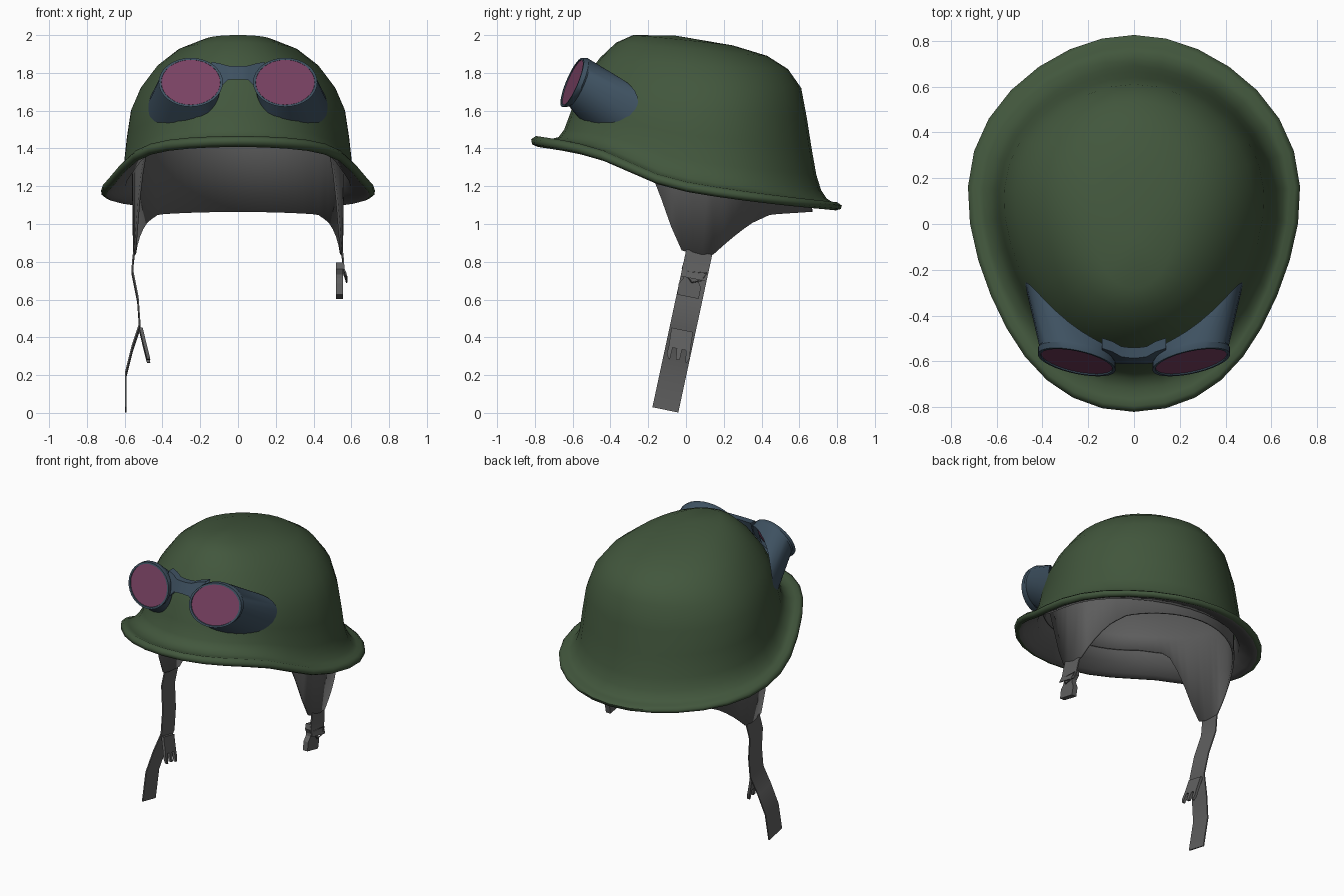
import bpy, bmesh
from math import sin, cos, pi, copysign
from mathutils import Vector

cube = bpy.data.objects.get("Cube")
if cube:
    bpy.data.objects.remove(cube)


def material(name, r, g, b):
    m = bpy.data.materials.new(name)
    m.use_nodes = True
    m.diffuse_color = (r, g, b, 1)
    bsdf = m.node_tree.nodes["Principled BSDF"]
    bsdf.inputs["Base Color"].default_value = (r, g, b, 1)
    bsdf.inputs["Roughness"].default_value = 0.8
    return m


GREEN = material("olive green", 0.054, 0.094, 0.046)
GREY = material("webbing grey", 0.115, 0.115, 0.115)
BLUE = material("slate blue", 0.048, 0.082, 0.118)
PURPLE = material("lens purple", 0.19, 0.053, 0.122)


def finish(name, bm, mats, angle=0.7):
    bmesh.ops.recalc_face_normals(bm, faces=bm.faces)
    mesh = bpy.data.meshes.new(name)
    bm.to_mesh(mesh)
    bm.free()
    for m in mats:
        mesh.materials.append(m)
    ob = bpy.data.objects.new(name, mesh)
    bpy.context.collection.objects.link(ob)
    bpy.ops.object.select_all(action="DESELECT")
    ob.select_set(True)
    bpy.context.view_layer.objects.active = ob
    bpy.ops.object.shade_smooth_by_angle(angle=angle)
    return ob


def loft(bm, rings, tip=None, mats=None):
    """Skin a list of closed point rings; optionally close the last to a tip."""
    rows = [[bm.verts.new(p) for p in ring] for ring in rings]
    n = len(rows[0])
    for k, (a, b) in enumerate(zip(rows, rows[1:])):
        for i in range(n):
            j = (i + 1) % n
            f = bm.faces.new((a[i], a[j], b[j], b[i]))
            f.material_index = mats[k] if mats else 0
    if tip is not None:
        top = bm.verts.new(tip)
        for i in range(n):
            f = bm.faces.new((rows[-1][i], rows[-1][(i + 1) % n], top))
            f.material_index = mats[-1] if mats else 0
    return rows


def lerp_table(table, t):
    for (a, u), (b, v) in zip(table, table[1:]):
        if t <= b:
            return u + (v - u) * max(0, t - a) / (b - a)
    return table[-1][1]


def quad(front, side, back, t):
    return side + (back - front) / 2 * t + ((front + back) / 2 - side) * t * t


# Brim height from front (-1) to back (+1)
BRIM = [(-1, 1.45), (-.75, 1.41), (-.5, 1.345), (-.25, 1.24), (0, 1.185),
        (.25, 1.15), (.5, 1.125), (.75, 1.105), (1, 1.09)]


def egg(n, yf, zf, yb, zb, w, zs, follow=0, narrow=.14, edge=None):
    """Egg-shaped ring; follow sets how closely it copies the brim's sweep."""
    ring = []
    for i in range(n):
        a = 2 * pi * i / n
        t = -cos(a)
        z = quad(zf, zs, zb, t)
        z += follow * (lerp_table(BRIM, t) - quad(1.45, 1.185, 1.09, t))
        if edge:
            z = lerp_table(edge, t)
        x = w * sin(a) * (1 + narrow * t * (1 - t * t))
        ring.append((x, (yf + yb) / 2 + (yb - yf) / 2 * t, z))
    return ring


# Helmet shell: grey underside, rolled bead, flange, dome
shell = [(-.60, 1.52, .65, 1.20, .565, 1.32, .9),
         (-.65, 1.44, .68, 1.11, .59, 1.225, 1),
         (-.755, 1.425, .765, 1.085, .66, 1.19, 1, .17),
         (-.785, 1.408, .795, 1.072, .69, 1.17, 1, .17),
         (-.815, 1.422, .82, 1.08, .714, 1.182, 1, .17),
         (-.82, 1.448, .825, 1.098, .716, 1.205, 1, .17),
         (-.795, 1.466, .80, 1.115, .695, 1.223, 1, .17),
         (-.765, 1.452, .775, 1.115, .668, 1.226, 1, .17),
         (-.72, 1.448, .745, 1.135, .645, 1.243, 1, .16),
         (-.675, 1.46, .715, 1.18, .62, 1.28, .9),
         (-.645, 1.50, .69, 1.26, .60, 1.335, .7),
         (-.615, 1.58, .665, 1.40, .585, 1.47, .4),
         (-.58, 1.68, .64, 1.56, .563, 1.61, .1),
         (-.53, 1.78, .61, 1.72, .512, 1.725),
         (-.455, 1.88, .54, 1.82, .425, 1.84),
         (-.37, 1.96, .43, 1.89, .315, 1.925),
         (-.28, 2.0, .25, 1.945, .185, 1.975)]
bm = bmesh.new()
loft(bm, [egg(32, *r) for r in shell], tip=(0, -.06, 1.998), mats=[1, 1, 1] + [0] * 14)
finish("helmet_shell", bm, [GREEN, GREY], 1.2)

# Liner with ear flaps and neck edge
FLAP = [(-1, 1.50), (-.7, 1.48), (-.45, 1.42), (-.31, 1.23), (-.11, .87),
        (-.05, .845), (.17, .835), (.3, .91), (.48, 1.0), (.65, 1.05), (1, 1.065)]
liner = [(-.585, 1.60, .635, 1.40, .56, 1.46, .4),
         (-.50, 1.77, .58, 1.70, .48, 1.69),
         (-.34, 1.92, .42, 1.84, .28, 1.87)]
bm = bmesh.new()
rings = [egg(72, -.605, 0, .67, 0, .555, 0, narrow=.06, edge=FLAP)]
rings += [egg(72, *r) for r in liner]
loft(bm, rings, tip=(0, 0, 1.94))
ob = finish("liner", bm, [GREY], 1.0)
mod = ob.modifiers.new("thickness", "SOLIDIFY")
mod.thickness = 0.012


# Goggle cups with frame lip and lens
def lens_ring(s, scale, push, n=32):
    ring = []
    for i in range(n):
        p = 2 * pi * i / n
        dx, dz = .165 * scale * cos(p), .126 * scale * sin(p)
        ring.append((s * (.25 + dx), -.597 + .2 * dx + .4 * dz + push, 1.75 + dz))
    return ring


def rounded(v):
    return copysign(abs(v) ** .75, v)


def cup_back(s, n=32):
    """Squarish loop following the curve of the dome."""
    ring = []
    for i in range(n):
        p = 2 * pi * i / n
        dx = .19 * rounded(cos(p))
        x, z = .285 + dx, 1.668 + .143 * rounded(sin(p)) - .35 * dx
        ring.append((s * x, -.575 + 1.58 * x * x + .3 * (z - 1.75), z))
    return ring


for s, side in ((1, "left"), (-1, "right")):
    bm = bmesh.new()
    rings = [cup_back(s), lens_ring(s, .99, .03), lens_ring(s, 1.03, .02),
             lens_ring(s, 1.03, -.006), lens_ring(s, .95, -.006), lens_ring(s, .945, 0)]
    loft(bm, rings, tip=(s * .25, -.597, 1.75), mats=[0, 0, 0, 0, 0, 1])
    finish(side + "_goggle", bm, [BLUE, PURPLE], 0.6)

# Goggle bridge, flaring behind the frames
bm = bmesh.new()
half = [(.14, 1.68, 1.858, -.578), (.095, 1.72, 1.85, -.583),
        (.055, 1.762, 1.838, -.595), (.02, 1.766, 1.836, -.598)]
sections = []
for x, lo, hi, y in half + [(-x, *rest) for x, *rest in reversed(half)]:
    lean = .2 * (hi - lo)
    sections.append([(x, y - lean, lo), (x, y + lean, hi),
                     (x, y + lean + .045, hi), (x, y - lean + .06, lo)])
loft(bm, sections)
finish("goggle_bridge", bm, [BLUE])

# Chin straps
ACROSS = Vector((0, .98, -.2))


def strap(name, path):
    bm = bmesh.new()
    rings = []
    for x, z in path:
        mid = Vector((x, .07 - .215 * (.85 - z), z))
        off = Vector((.004, 0, 0))
        wide = ACROSS * .07
        rings.append([mid - wide - off, mid + wide - off, mid + wide + off, mid - wide + off])
    rows = loft(bm, rings)
    bm.faces.new(rows[0])
    bm.faces.new(rows[-1])
    finish(name, bm, [GREY])


strap("right_strap", [(-.55, .852), (-.555, .81), (-.56, .75), (-.53, .6), (-.52, .46),
                      (-.56, .34), (-.595, .2), (-.594, .016)])
strap("left_strap", [(.55, .852), (.555, .82), (.56, .75), (.575, .71)])


# Buckles: symmetric outlines extruded across the strap
def buckle(name, half, origin, down, thick):
    outline = half + [(-u, v) for u, v in reversed(half)]
    bm = bmesh.new()
    down = Vector(down)
    pts = [Vector(origin) + ACROSS * u + down * v for u, v in outline]
    face = bm.faces.new([bm.verts.new(p) for p in pts])
    out = bmesh.ops.extrude_face_region(bm, geom=[face])
    verts = [v for v in out["geom"] if isinstance(v, bmesh.types.BMVert)]
    bmesh.ops.translate(bm, verts=verts, vec=(thick, 0, 0))
    finish(name, bm, [GREY], 0.5)


buckle("socket_buckle", [(.055, 0), (.058, .2), (.04, .36), (.04, .46), (.06, .66), (.058, 1)],
       (.52, .04, .785), (0, -.03, -.17), .035)
buckle("prong_buckle", [(.058, 0), (.058, .55), (.062, .8), (.05, .97), (.042, .97),
                        (.036, .6), (.014, .6), (.01, .93)],
       (-.523, -.02, .44), (.042, -.025, -.17), .018)

# Wire loop above the socket buckle
cu = bpy.data.curves.new("wire_loop", "CURVE")
cu.dimensions = "3D"
cu.bevel_depth = .004
cu.bevel_resolution = 1
sp = cu.splines.new("POLY")
loop = [(.565, -.01, .75), (.57, .11, .74), (.575, .08, .70), (.575, .03, .69)]
sp.points.add(len(loop) - 1)
for pt, co in zip(sp.points, loop):
    pt.co = (*co, 1)
sp.use_cyclic_u = True
cu.materials.append(GREY)
bpy.context.collection.objects.link(bpy.data.objects.new("wire_loop", cu))
